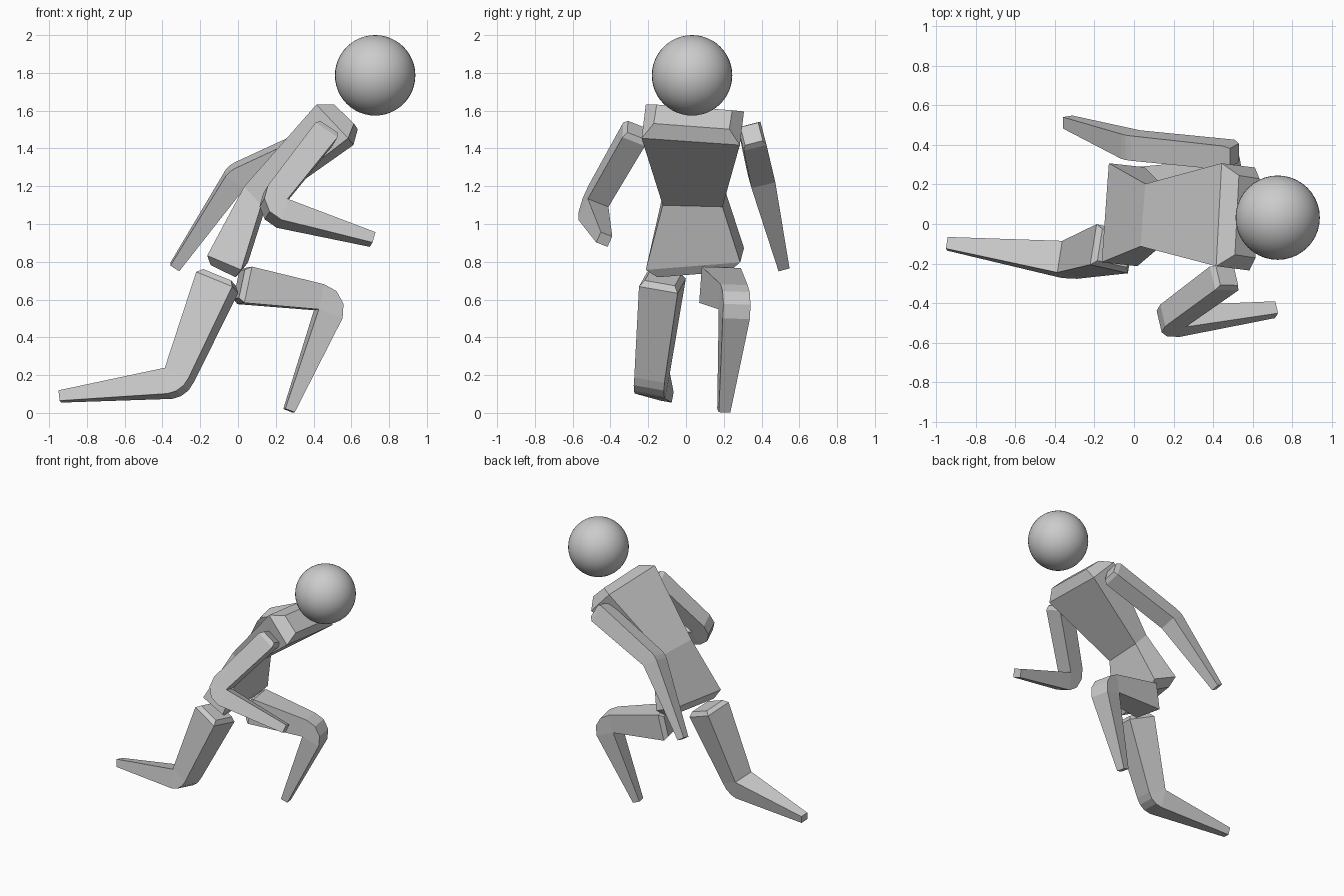
import bpy, bmesh
from mathutils import Vector as V, Quaternion

if "Cube" in bpy.data.objects:
    bpy.data.objects.remove(bpy.data.objects["Cube"])


def loft(name, rings):
    """Skin a stack of four-sided rings (centre, half side vector, half depth vector)."""
    bm = bmesh.new()
    loops = []
    for c, s, d in rings:
        c, s, d = V(c), V(s), V(d)
        loops.append([bm.verts.new(p) for p in (c - s - d, c + s - d, c + s + d, c - s + d)])
    for a, b in zip(loops, loops[1:]):
        for i in range(4):
            j = (i + 1) % 4
            bm.faces.new((a[i], a[j], b[j], b[i]))
    bm.faces.new(loops[0])
    bm.faces.new(loops[-1][::-1])
    bmesh.ops.remove_doubles(bm, verts=bm.verts, dist=0.0005)
    bmesh.ops.recalc_face_normals(bm, faces=bm.faces)
    me = bpy.data.meshes.new(name)
    bm.to_mesh(me)
    bm.free()
    ob = bpy.data.objects.new(name, me)
    bpy.context.collection.objects.link(ob)
    return ob


def limb(name, start, inner, end, sizes, cap=0.03, steps=3):
    """Bent tapering limb; the joint fans around its inner crease.
    sizes: half width and half depth at start, joint and end."""
    start, inner, end = V(start), V(inner), V(end)
    (ws, hs), (wj, hj), (we, he) = sizes
    d1, d2 = (inner - start).normalized(), (end - inner).normalized()
    out = (d1 - d2).normalized()
    mid = inner + out * hj
    hinge = d1.cross(d2).normalized()
    d1, d2 = (mid - start).normalized(), (end - mid).normalized()

    def outward(t):
        o = hinge.cross(t).normalized()
        return o if o.dot(out) > 0 else -o

    o1, o2 = outward(d1), outward(d2)
    rings = [(start - d1 * cap, hinge * ws * 0.78, o1 * hs * 0.78), (start, hinge * ws, o1 * hs)]
    turn = o1.rotation_difference(o2)
    for i in range(steps + 1):
        o = Quaternion().slerp(turn, i / steps) @ o1
        rings.append((inner + o * hj, hinge * wj, o * hj))
    rings.append((end, hinge * we, o2 * he))
    return loft(name, rings)


# torso: pelvis underside, hips, waist, chest, neck base
loft("torso", [
    ((-.065, .047, .765), (.014, .19, .015), (.066, -.008, -.032)),
    ((-.055, .047, .815), (.018, .25, .02), (.09, -.01, -.038)),
    ((.09, .04, 1.145), (.012, .158, -.004), (.045, -.005, -.05)),
    ((.513, .036, 1.525), (.014, .26, -.018), (.084, -.011, -.089)),
    ((.572, .037, 1.567), (.01, .20, -.015), (.052, -.008, -.05))])

# head
bpy.ops.mesh.primitive_uv_sphere_add(segments=40, ring_count=24, radius=.213, location=(.726, .032, 1.787))
bpy.context.object.name = "head"
bpy.ops.object.shade_smooth()

# legs: kneeling trailing leg and planted leading leg
limb("trailing_leg", (-.11, -.125, .69), (-.375, -.165, .225), (-.943, -.10, .087),
     ((.105, .105), (.082, .07), (.03, .028)))
limb("leading_leg", (.035, .18, .675), (.415, .245, .546), (.27, .20, .012),
     ((.105, .098), (.073, .068), (.031, .027)))

# arms: one bent forward, one swung back
limb("front_arm", (.455, -.275, 1.475), (.25, -.465, 1.112), (.713, -.433, .918),
     ((.065, .07), (.06, .063), (.033, .031)))
limb("rear_arm", (.48, .35, 1.465), (.034, .41, 1.205), (-.335, .515, .772),
     ((.062, .07), (.065, .06), (.03, .028)), steps=2)
